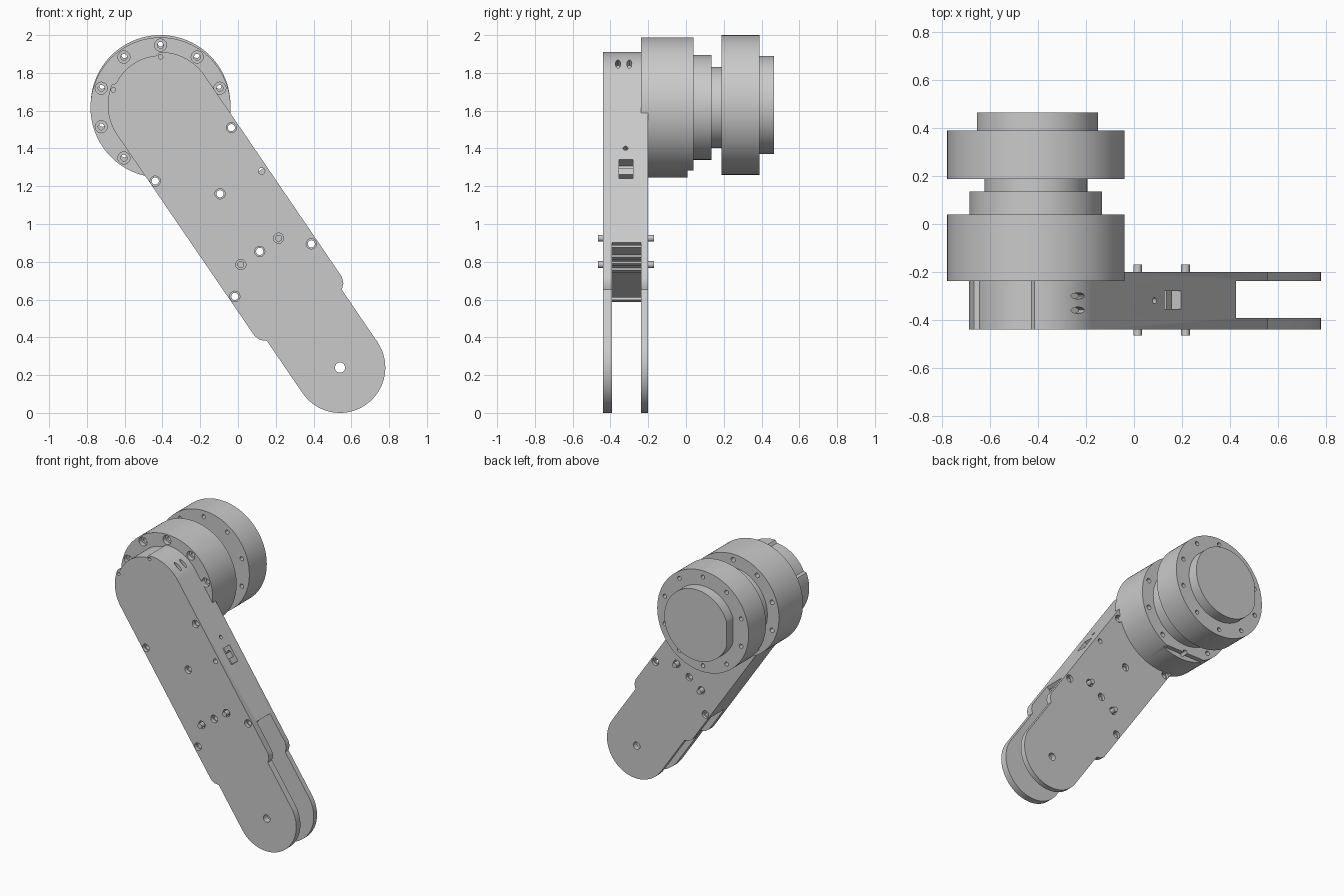
import bpy, bmesh
from math import radians, sin, cos
from mathutils import Matrix, Vector

if "Cube" in bpy.data.objects:
    bpy.data.objects.remove(bpy.data.objects["Cube"])

grey = bpy.data.materials.new("machined grey")
grey.use_nodes = True
grey.diffuse_color = (0.59, 0.59, 0.59, 1)
grey.node_tree.nodes["Principled BSDF"].inputs["Base Color"].default_value = grey.diffuse_color

MOTOR = (-0.41, 1.617)
DISC = (-0.41, 1.63)
SPAN = 1.683           # pivot to motor axis
FRONT, BACK = -0.44, -0.2


def along(s, t):
    """Arm coordinates (distance past the pivot, offset to the side) to x, z."""
    return 0.54 + 0.564 * s + 0.826 * t, 0.24 - 0.826 * s + 0.564 * t


def circle(c, r, n=24, turn=0):
    return [(c[0] + r * cos(radians(turn + 360 * i / n)),
             c[1] + r * sin(radians(turn + 360 * i / n))) for i in range(n)]


def ring(c, r, n=10):
    return circle(c, r, n, 90)


def slab(s0, s1, t0, t1):
    return [along(s0, t0), along(s1, t0), along(s1, t1), along(s0, t1)]


def build(name, prisms, bars=()):
    """Object from (outline, y0, y1) prisms and (matrix, radius, length) bars."""
    bm = bmesh.new()
    for pts, y0, y1 in prisms:
        face = bm.faces.new([bm.verts.new((x, y0, z)) for x, z in pts])
        top = bmesh.ops.extrude_face_region(bm, geom=[face])["geom"]
        verts = [v for v in top if isinstance(v, bmesh.types.BMVert)]
        bmesh.ops.translate(bm, verts=verts, vec=(0, y1 - y0, 0))
    for matrix, r, length in bars:
        bmesh.ops.create_cone(bm, cap_ends=True, segments=20, radius1=r,
                              radius2=r, depth=length, matrix=matrix)
    bmesh.ops.recalc_face_normals(bm, faces=bm.faces[:])
    mesh = bpy.data.meshes.new(name)
    bm.to_mesh(mesh)
    bm.free()
    mesh.materials.append(grey)
    obj = bpy.data.objects.new(name, mesh)
    bpy.context.collection.objects.link(obj)
    return obj


def activate(obj):
    bpy.ops.object.select_all(action="DESELECT")
    obj.select_set(True)
    bpy.context.view_layer.objects.active = obj


def cut(obj, prisms, bars=()):
    cutter = build("cutter", prisms, bars)
    cutter.hide_render = True
    mod = obj.modifiers.new("cut", "BOOLEAN")
    mod.operation, mod.solver, mod.object = "DIFFERENCE", "EXACT", cutter
    activate(obj)
    bpy.ops.object.modifier_apply(modifier=mod.name)
    bpy.data.objects.remove(cutter)


def smooth(obj):
    activate(obj)
    bpy.ops.object.shade_smooth_by_angle(angle=radians(30))


# Arm outline: round foot, shouldered neck, round head with two small ears
foot = [(0.24 * cos(radians(a)), 0.24 * sin(radians(a))) for a in range(-90, 91, 6)]
neck = [(-0.335, 0.24), (-0.358, 0.266), (-0.391, 0.279)]
head = []
for a in range(90, 271, 3):
    r = 0.262 if abs(a - 180) < 31 else 0.28
    head.append((-SPAN + r * cos(radians(a)), r * sin(radians(a))))
outline = foot + neck + head + [(s, -t) for s, t in reversed(neck)]
arm = build("arm", [([along(*p) for p in outline], FRONT, BACK)])

# Fork slot and the pocket in the side edge
cut(arm, [(slab(-0.61, 0.5, -0.4, 0.4), -0.392, -0.238),
          (slab(-1.142, -1.02, 0.22, 0.4), -0.355, -0.28)])

# Holes through the arm, counterbores on both faces
bolts = [(-0.035, 1.51), (-0.438, 1.227), (-0.095, 1.16),
         (0.115, 0.855), (0.388, 0.895), (-0.017, 0.617)]
pins = [(0.015, 0.785), (0.215, 0.925)]
cut(arm, [(circle(c, 0.019), -0.6, 0) for c in bolts]
    + [(circle((0.125, 1.28), 0.017), -0.6, 0), (circle((0.54, 0.24), 0.027), -0.6, 0)])
cut(arm, [(circle(c, 0.012), -0.6, -0.41) for c in ((-0.41, 1.885), (-0.66, 1.71))])
cut(arm, [(circle(c, 0.027), -0.6, FRONT + 0.025) for c in bolts + pins])
cut(arm, [(circle(c, 0.027), BACK - 0.02, 0) for c in bolts + pins])

# Oval wire holes round the head and a small hole in the edge
side_holes = []
for angle in (51, 198):
    out = Vector((cos(radians(angle)), 0, sin(radians(angle))))
    for y in (-0.36, -0.3):
        place = Matrix.Translation(Vector((-0.41, y, 1.63)) + out * 0.28)
        spin = out.to_track_quat("Z", "Y").to_matrix().to_4x4()
        tangent = spin.inverted() @ Vector((-out.z, 0, out.x))
        stretch = Matrix.Diagonal((1 + 1.8 * abs(tangent.x), 1 + 1.8 * abs(tangent.y), 1, 1))
        side_holes.append((place @ spin @ stretch, 0.013, 0.08))
edge_out = Vector((0.826, 0, 0.564))
x, z = along(-1.215, 0.279)
side_holes.append((Matrix.Translation((x, -0.32, z))
                   @ edge_out.to_track_quat("Z", "Y").to_matrix().to_4x4(), 0.013, 0.08))
cut(arm, [], side_holes)
smooth(arm)

# Bridge inside the edge pocket
build("pocket_bridge", [(slab(-1.1, -1.06, 0.21, 0.262), -0.357, -0.278)])

# Ribs on the floor of the fork slot
build("slot_ribs", [(slab(-0.62, -0.598, t - 0.012, t + 0.012), -0.394, -0.236)
                    for t in (0.03, 0.09, 0.15)])

# Standoff pins
smooth(build("standoff_pins", [(circle(c, 0.018), -0.465, -0.17) for c in pins]))

# Motor housing: notch in the rear rim, bolt holes, then counterbores
housing = build("motor_housing", [(circle(MOTOR, 0.371, 96), -0.237, 0.04)])
cut(housing, [([(-0.6, 1.2), (-0.22, 1.2), (-0.22, 1.283), (-0.6, 1.283)], 0.008, 0.1)])
cut(housing, [(circle(c, 0.017, 16), -0.3, 0.1) for c in ring(MOTOR, 0.33)])
cut(housing, [(circle(c, 0.032), -0.3, -0.205) for c in ring(MOTOR, 0.33)])
smooth(housing)

# Stepped neck between the housing and the output disc
smooth(build("motor_collar", [(circle(MOTOR, 0.277, 96), 0.03, 0.135)]))
smooth(build("motor_shaft", [(circle(MOTOR, 0.215, 72), 0.12, 0.2)]))
build("cable_block", [([(-0.5, 1.355), (-0.32, 1.355), (-0.32, 1.4), (-0.5, 1.4)], 0.03, 0.075)])

# Output disc with a ring of bolt holes
disc = build("output_disc", [(circle(DISC, 0.37, 96), 0.188, 0.39)])
cut(disc, [(circle(c, 0.015, 16), 0.1, 0.5) for c in ring(DISC, 0.325)])
smooth(disc)

# End cap with one flat side
cap = [(max(x, -0.655), z) for x, z in circle(DISC, 0.26, 96)]
smooth(build("end_cap", [(cap, 0.38, 0.465)]))
